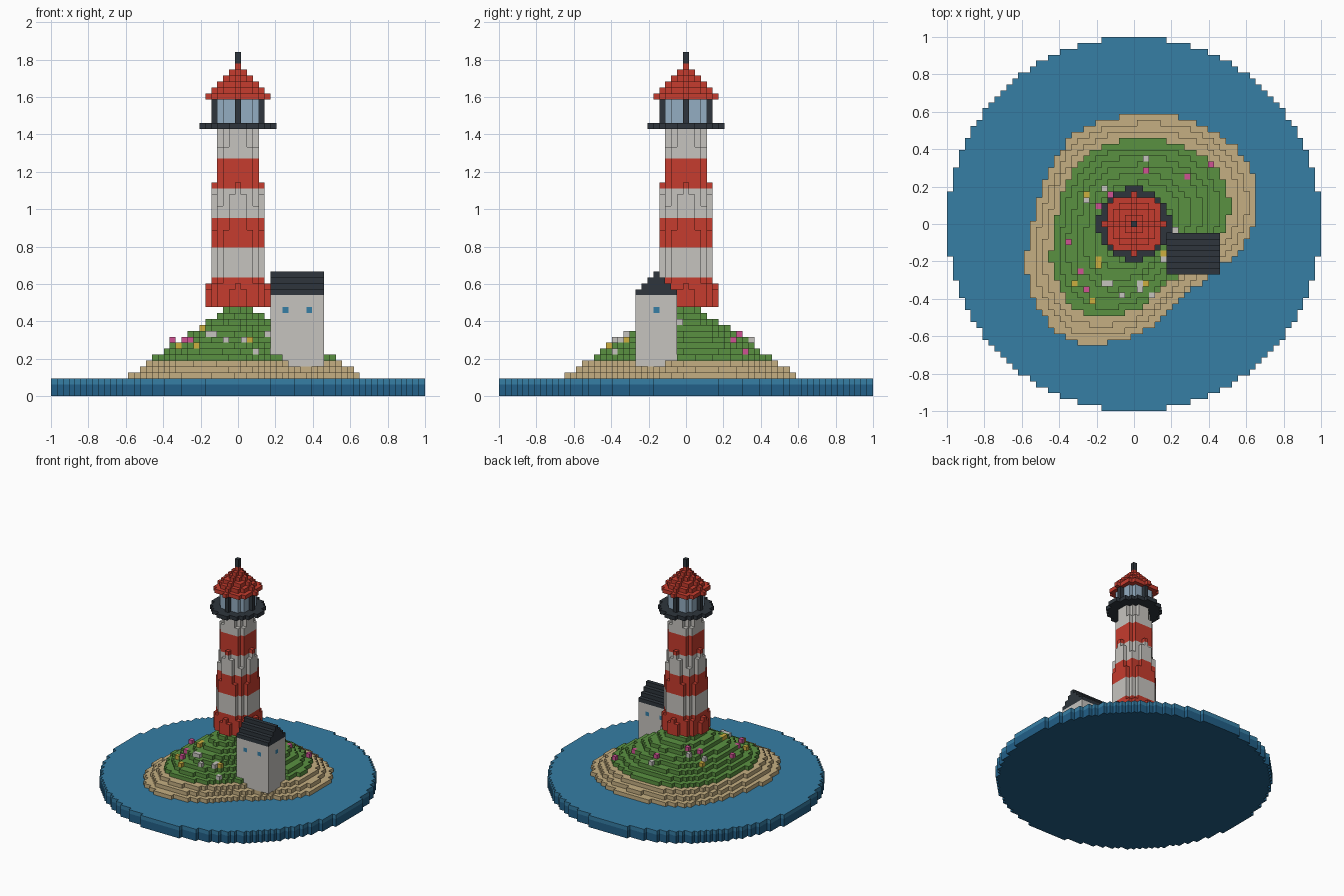
import bpy, bmesh, math

if "Cube" in bpy.data.objects:
    bpy.data.objects.remove(bpy.data.objects["Cube"], do_unlink=True)

U = 2 / 63  # edge of one block


def linear(c):
    c /= 255
    return c / 12.92 if c <= 0.04045 else ((c + 0.055) / 1.055) ** 2.4


def material(name, *rgb):
    m = bpy.data.materials.new(name)
    m.use_nodes = True
    col = [linear(c) for c in rgb] + [1]
    m.diffuse_color = col
    m.node_tree.nodes["Principled BSDF"].inputs["Base Color"].default_value = col
    return m


MATS = {
    "sea": material("sea blue", 54, 126, 165),
    "deep": material("deep blue", 34, 96, 136),
    "sand": material("sand", 197, 175, 130),
    "grass": material("grass green", 90, 145, 65),
    "white": material("off white", 198, 196, 191),
    "red": material("warm red", 198, 60, 46),
    "dark": material("dark slate", 46, 53, 60),
    "glass": material("pale glass", 148, 174, 194),
    "pink": material("pink", 208, 82, 148),
    "yellow": material("yellow", 205, 175, 62),
}

grid = {}  # block position -> (part, colour)


def put(part, colour, x, y, z):
    grid[(x, y, z)] = (part, colour)


def disc(part, colour, radius, z):
    n = int(radius)
    for x in range(-n, n + 1):
        for y in range(-n, n + 1):
            if x * x + y * y <= radius * radius + 1e-6:
                put(part, colour, x, y, z)


# Sea: two deep layers and a lighter surface
for z in range(3):
    disc("sea", "sea" if z == 2 else "deep", 31.5, z)

# Island: shore distance every 30 degrees, smoothly interpolated
SHORE = [.655, .70, .645, .595, .59, .55, .555, .66, .72, .61, .485, .52]


def shore(angle):
    a = (angle % math.tau) / math.tau * 12
    i, f = int(a), a - int(a)
    p0, p1, p2, p3 = (SHORE[(i + k) % 12] for k in (-1, 0, 1, 2))
    return p1 + .5 * f * (p2 - p0 + f * (2 * p0 - 5 * p1 + 4 * p2 - p3
                                         + f * (3 * (p1 - p2) + p3 - p0)))


def island_top(x, y):
    t = (math.hypot(x, y) + .4) * U / shore(math.atan2(y, x))
    return 4 + int(12.3 * (1 - t ** 1.13)) if t <= 1 else 3


for x in range(-24, 25):
    for y in range(-24, 25):
        for z in range(3, island_top(x, y)):
            put("island", "sand" if z < 6 else "grass", x, y, z)

# Flowers: single blocks resting on the grass
FLOWERS = {
    "pink": [(13, 10), (2, 9), (9, 8), (-6, 3), (-4, 5), (-11, -3), (-9, -8), (-8, -11)],
    "yellow": [(-8, 5), (-6, -6), (-6, -7), (-10, -10), (-7, -13), (2, -10), (5, -5)],
    "white": [(2, 11), (-5, 6), (-8, 4), (7, -1), (-5, -10), (-4, -10),
              (1, -10), (1, -11), (-2, -12), (3, -12), (5, -6)],
}
for colour, spots in FLOWERS.items():
    for x, y in spots:
        put("flowers", colour, x, y, island_top(x, y))

# Tower: tapering, banded shaft
for z in range(15, 45):
    red = z < 20 or 25 <= z < 30 or 35 <= z < 40
    disc("tower", "red" if red else "white", 5.22 - .06 * (z - 15), z)

# Gallery deck and lantern room with four posts
disc("gallery", "dark", 6.2, 45)
for z in range(46, 50):
    disc("lantern", "glass", 4, z)
    for x, y in ((4, 0), (-4, 0), (0, 4), (0, -4)):
        put("lantern", "dark", x, y, z)

# Stepped cone roof and spike
for i in range(6):
    disc("lantern_roof", "red", 5 - i, 50 + i)
for z in (56, 57):
    put("roof_spike", "dark", 0, 0, z)

# Cottage walls, windows and stepped gable roof
for x in range(6, 15):
    for y in range(-8, -1):
        for z in range(5, 17):
            put("cottage_walls", "white", x, y, z)
    for i in range(4):
        for y in range(-8 + i, -1 - i):
            put("cottage_roof", "dark", x, y, 17 + i)
for x, y in ((8, -8), (12, -8), (8, -2), (12, -2), (14, -5), (6, -5)):
    put("cottage_walls", "sea", x, y, 14)


def build(part):
    """Mesh the exposed block faces of one part."""
    bm = bmesh.new()
    verts, slots = {}, []
    for cell, (owner, colour) in grid.items():
        if owner != part:
            continue
        if colour not in slots:
            slots.append(colour)
        for axis in range(3):
            for side in (-1, 1):
                near = list(cell)
                near[axis] += side
                if tuple(near) in grid:
                    continue
                ring = []
                for du, dv in ((-1, -1), (1, -1), (1, 1), (-1, 1))[::side]:
                    k = [2 * c for c in cell]
                    k[axis] += side
                    k[(axis + 1) % 3] += du
                    k[(axis + 2) % 3] += dv
                    k = tuple(k)
                    if k not in verts:
                        verts[k] = bm.verts.new((k[0] * U / 2, k[1] * U / 2, (k[2] + 1) * U / 2))
                    ring.append(verts[k])
                bm.faces.new(ring).material_index = slots.index(colour)
    mesh = bpy.data.meshes.new(part)
    bm.to_mesh(mesh)
    bm.free()
    for colour in slots:
        mesh.materials.append(MATS[colour])
    bpy.context.collection.objects.link(bpy.data.objects.new(part, mesh))


for part in dict.fromkeys(owner for owner, _ in grid.values()):
    build(part)
